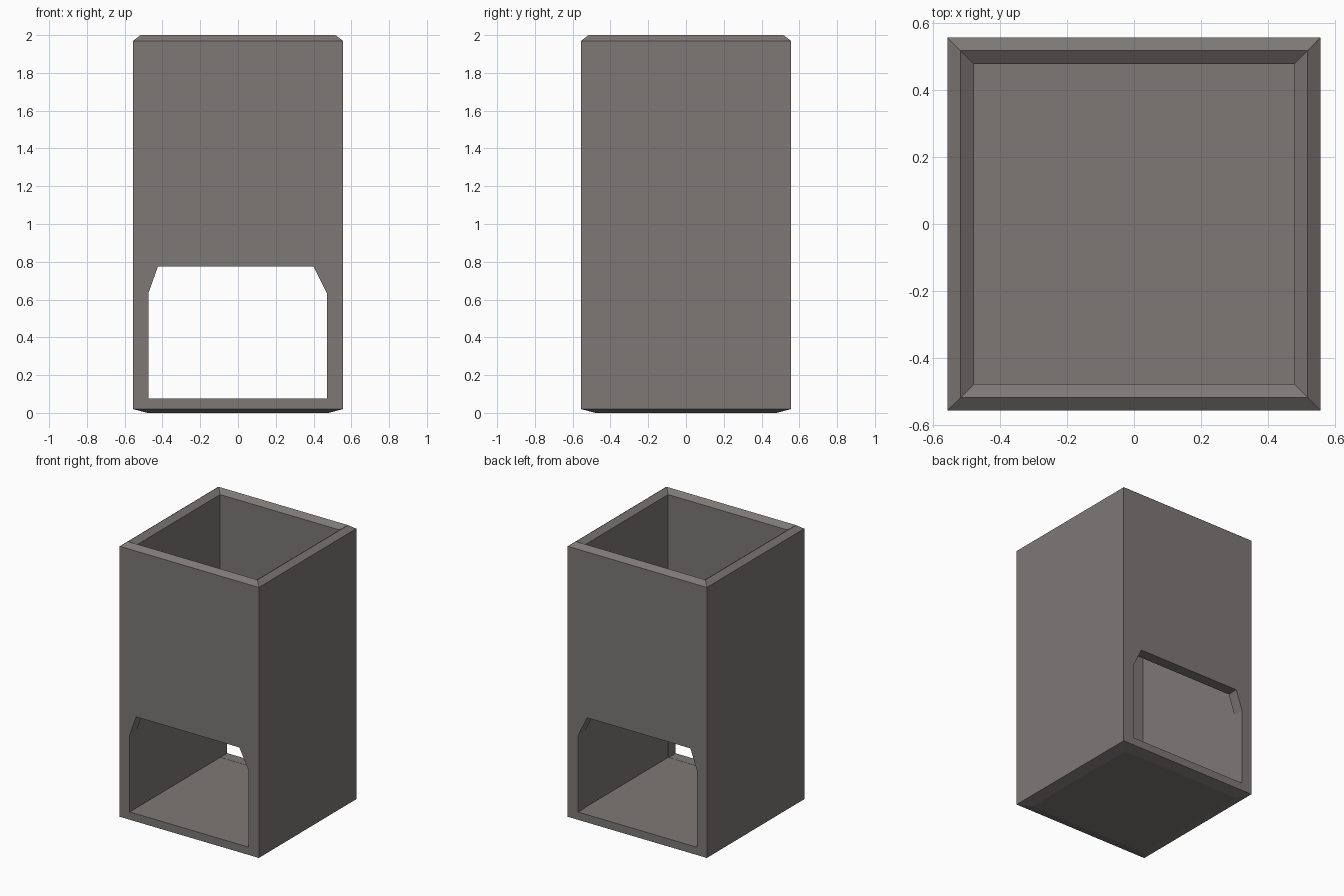
import bpy, bmesh

if "Cube" in bpy.data.objects:
    bpy.data.objects.remove(bpy.data.objects["Cube"])

# one warm grey for the whole model
grey = bpy.data.materials.new("warm_grey")
grey.diffuse_color = (0.205, 0.190, 0.183, 1)
grey.use_nodes = True
grey.node_tree.nodes["Principled BSDF"].inputs["Base Color"].default_value = grey.diffuse_color


def make_object(name, bm):
    bmesh.ops.recalc_face_normals(bm, faces=bm.faces)
    mesh = bpy.data.meshes.new(name)
    bm.to_mesh(mesh)
    bm.free()
    mesh.materials.append(grey)
    obj = bpy.data.objects.new(name, mesh)
    bpy.context.collection.objects.link(obj)
    return obj


def loft(rings):
    """Join equal-length loops of points and cap both ends."""
    bm = bmesh.new()
    loops = [[bm.verts.new(p) for p in ring] for ring in rings]
    n = len(loops[0])
    for a, b in zip(loops, loops[1:]):
        for i in range(n):
            j = (i + 1) % n
            bm.faces.new((a[i], a[j], b[j], b[i]))
    bm.faces.new(loops[0])
    bm.faces.new(loops[-1])
    return bm


def square(h, z):
    return [(-h, -h, z), (h, -h, z), (h, h, z), (-h, h, z)]


# hollow square shaft: base bevel, outer wall, peaked rim, inner wall, floor
profile = [(0.48, 0), (0.555, 0.02), (0.555, 1.97),
           (0.516, 2.0), (0.476, 1.97), (0.476, 0.075)]
shaft = make_object("square_shaft", loft([square(h, z) for h, z in profile]))

# chamfered opening cut straight through the front and back walls
outline = [(-0.475, 0.076), (0.471, 0.076), (0.471, 0.632),
           (0.40, 0.775), (-0.424, 0.775), (-0.475, 0.632)]
cutter = make_object("opening_cutter",
                     loft([[(x, y, z) for x, z in outline] for y in (-0.8, 0.8)]))
cutter.hide_render = True
cut = shaft.modifiers.new("openings", 'BOOLEAN')
cut.operation = 'DIFFERENCE'
cut.solver = 'EXACT'
cut.object = cutter

bpy.context.view_layer.objects.active = shaft
shaft.select_set(True)
bpy.ops.object.modifier_apply(modifier=cut.name)
bpy.data.objects.remove(cutter)
